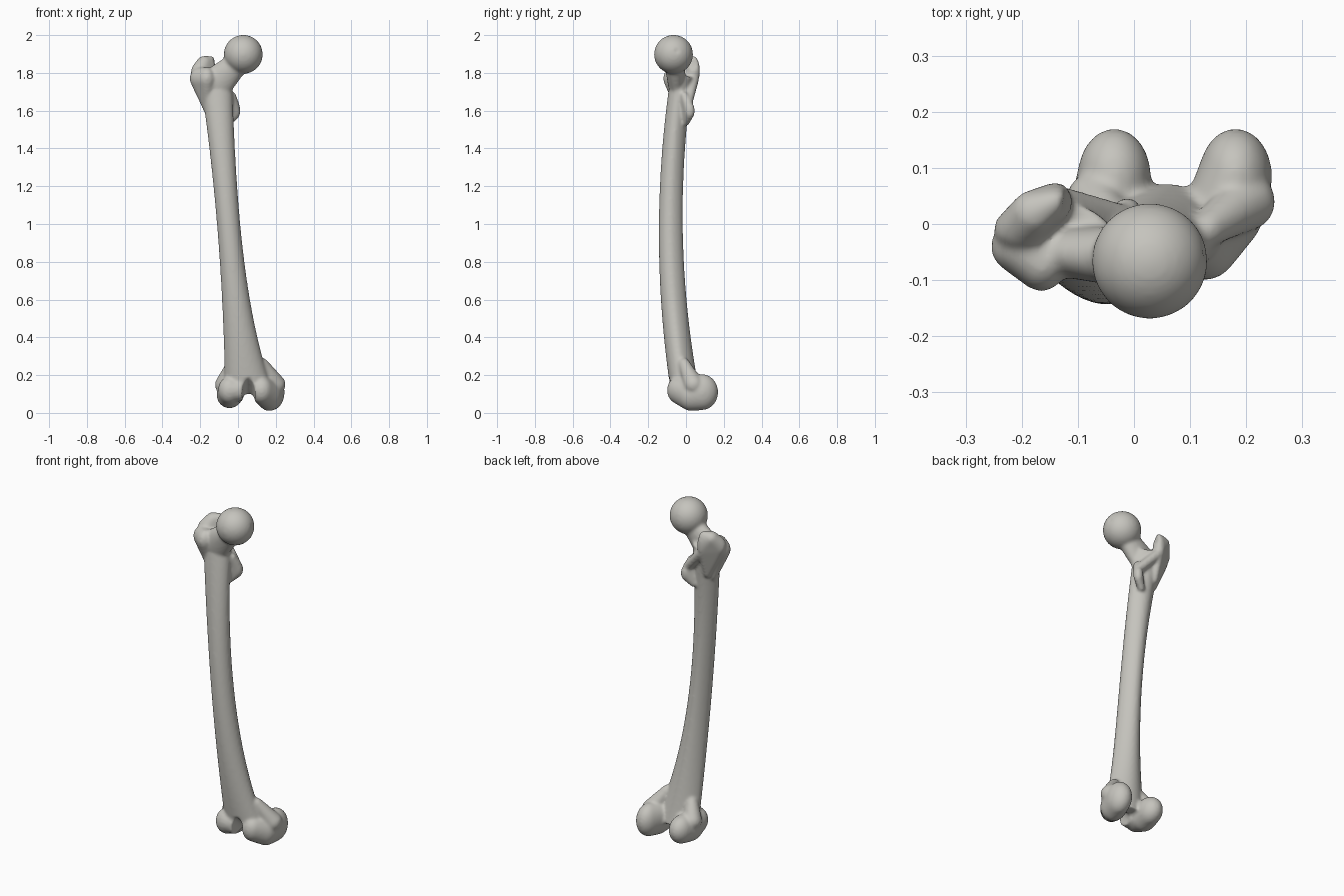
import bpy, bmesh, math
from mathutils import Matrix

cube = bpy.data.objects.get("Cube")
if cube:
    bpy.data.objects.remove(cube, do_unlink=True)

bone = bpy.data.materials.new("bone_grey")
bone.use_nodes = True
bone.diffuse_color = (0.56, 0.55, 0.51, 1)
shader = bone.node_tree.nodes["Principled BSDF"]
shader.inputs["Base Color"].default_value = bone.diffuse_color


def finish(name, bm):
    bmesh.ops.recalc_face_normals(bm, faces=bm.faces)
    mesh = bpy.data.meshes.new(name)
    bm.to_mesh(mesh)
    bm.free()
    mesh.materials.append(bone)
    obj = bpy.data.objects.new(name, mesh)
    bpy.context.collection.objects.link(obj)
    return obj


def hull(name, *blobs):
    """Convex skin around ellipsoids (centre, radii), in hundredths."""
    bm = bmesh.new()
    to_units = Matrix.Scale(0.01, 4)
    for centre, radii in blobs:
        place = to_units @ Matrix.Translation(centre) @ Matrix.Diagonal((*radii, 1))
        bmesh.ops.create_icosphere(bm, subdivisions=4, radius=1, matrix=place)
    bmesh.ops.delete(bm, geom=bm.edges[:], context="EDGES_FACES")
    bmesh.ops.convex_hull(bm, input=bm.verts[:])
    inside = [v for v in bm.verts if not v.link_faces]
    bmesh.ops.delete(bm, geom=inside, context="VERTS")
    return finish(name, bm)


def ball(r):
    return (r, r, r)


def shaft(name, bottom, top, rows=36, sides=32):
    """Bowed loft whose edges follow simple curves, ridged at the back."""
    bm = bmesh.new()
    rings = []
    for row in range(rows + 1):
        z = bottom + (top - bottom) * row / rows
        outer = -0.07 - 0.042 * z ** 2
        inner = -0.05 + 0.28 * math.exp(-1.5 * z)
        front = -0.144 + 0.09 * (z - 0.95) ** 2
        back = -0.017 + 0.1 * (z - 1.05) ** 2
        ring = []
        for i in range(sides):
            c, s = math.cos(math.tau * i / sides), math.sin(math.tau * i / sides)
            x = (outer + inner) / 2 + (inner - outer) / 2 * c * (1 - 0.2 * max(0, s))
            y = (front + back) / 2 + (back - front) / 2 * s
            ring.append(bm.verts.new((x, y, z)))
        rings.append(ring)
    for low, high in zip(rings, rings[1:]):
        for i in range(sides):
            bm.faces.new((low[i - 1], low[i], high[i], high[i - 1]))
    bm.faces.new(rings[0])
    bm.faces.new(rings[-1])
    return finish(name, bm)


femur = shaft("femur", 0.1, 1.78)

# hip end
hull("head", ((2.8, -6.6, 189.8), ball(10.3)))
hull("neck", ((-11, -5, 175), (9, 4.5, 8.5)), ((0, -6, 185.5), (6, 5.5, 6)))
hull("trochanter_front", ((-20, -4, 177), (5.5, 5, 6)),
     ((-16.5, -7, 177), (4.5, 5, 6)), ((-16, -3, 160), ball(2)))
hull("trochanter_back", ((-20, -1, 180), (5, 4, 6)),
     ((-18, 2, 185), ball(4)), ((-14, 4, 181), (3, 3.4, 8)),
     ((-14, 0, 162), ball(2)))
hull("trochanter_crest", ((-13, 4, 176), ball(2.7)),
     ((-2, 1, 164), ball(2.5)), ((-7, -2, 168), ball(3)))
hull("lesser_trochanter", ((-1.2, 2, 160), (2.6, 2.7, 4.5)),
     ((-5, 0, 154), ball(2)), ((-3, -1, 168), ball(2)))

# knee end: the inner condyle hangs lower than the outer one
for label, side, tall in (("inner", 1, 9.5), ("outer", -1, 8)):
    hull(label + "_condyle",
         ((7.3 + 10.8 * side, 8.5, 11), (6.5, 8.5, tall)),
         ((6 + 10.5 * side, 3, 9.5), (6.8, 8, tall - 1)),
         ((4 + 8.5 * side, -4, 12), (6, 6, 7.2)))
    hull(label + "_epicondyle",
         ((6.5 + 13.5 * side, 4, 15), ball(5.2)),
         ((5 + 8 * side, -1, 26), ball(3)))
hull("kneecap_surface", ((-3, -4.5, 12), (5, 5.5, 6)),
     ((12, -3.5, 12.5), (5, 5.5, 6)))

# fuse the parts, carve the hollows, then soften the joins
bpy.ops.object.select_all(action="DESELECT")
for part in bpy.context.collection.objects:
    part.select_set(part.type == "MESH" and part.data.materials.get(bone.name) is not None)
bpy.context.view_layer.objects.active = femur
bpy.ops.object.join()


def apply(kind, **settings):
    mod = femur.modifiers.new(kind.lower(), kind)
    for key, value in settings.items():
        setattr(mod, key, value)
    bpy.ops.object.modifier_apply(modifier=mod.name)


def carve(name, *blobs):
    cutter = hull(name, *blobs)
    cutter.hide_render = True
    apply("BOOLEAN", operation="DIFFERENCE", object=cutter)
    bpy.data.objects.remove(cutter, do_unlink=True)


apply("REMESH", mode="VOXEL", voxel_size=0.007)
carve("condyle_notch", ((7, 17, 6), (4.7, 10, 10)), ((6.5, 10, 0), (3.8, 6, 9)))
carve("kneecap_groove", ((5.5, -12.5, 13), (3.5, 4, 8)),
      ((6, -6, 1.5), (3.5, 5, 4)), ((6, 6, 1), (3, 4, 4)))
carve("trochanter_pit", ((-9, 4, 186), (3.4, 5.5, 6)), ((-11, -2, 190), (3, 3, 4.5)))
carve("head_dimple", ((14.3, -4.5, 192), ball(2.3)))
apply("REMESH", mode="VOXEL", voxel_size=0.007)
apply("SMOOTH", factor=0.5, iterations=8)
bpy.ops.object.shade_smooth()
